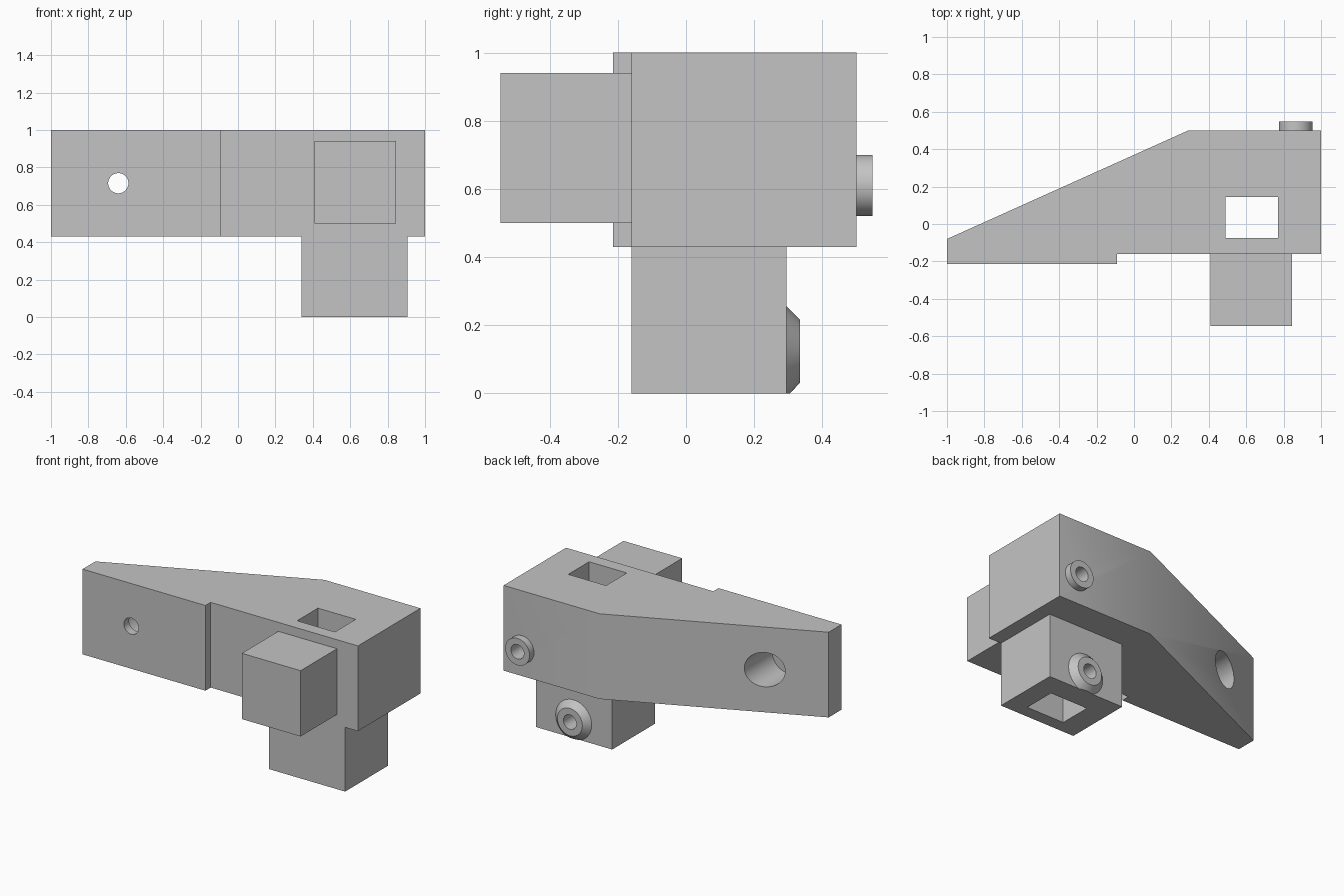
import bpy, bmesh
from math import radians
from mathutils import Matrix

old = bpy.data.objects.get("Cube")
if old:
    bpy.data.objects.remove(old, do_unlink=True)

grey = bpy.data.materials.new("plain grey")
grey.use_nodes = True
grey.diffuse_color = (0.55, 0.55, 0.55, 1)
grey.node_tree.nodes["Principled BSDF"].inputs["Base Color"].default_value = grey.diffuse_color


def finish(name, bm):
    bmesh.ops.recalc_face_normals(bm, faces=bm.faces)
    mesh = bpy.data.meshes.new(name)
    bm.to_mesh(mesh)
    bm.free()
    mesh.materials.append(grey)
    ob = bpy.data.objects.new(name, mesh)
    bpy.context.collection.objects.link(ob)
    return ob


def prism(name, outline, z0, z1):
    bm = bmesh.new()
    face = bm.faces.new([bm.verts.new((x, y, z0)) for x, y in outline])
    top = bmesh.ops.extrude_face_region(bm, geom=[face])["geom"]
    bmesh.ops.translate(bm, vec=(0, 0, z1 - z0),
                        verts=[v for v in top if isinstance(v, bmesh.types.BMVert)])
    return finish(name, bm)


def box(name, x0, x1, y0, y1, z0, z1):
    return prism(name, [(x0, y0), (x1, y0), (x1, y1), (x0, y1)], z0, z1)


def round_y(name, x, z, y0, y1, r0, r1=None):
    """Cylinder or cone running along y, radius r0 at y0 and r1 at y1."""
    bm = bmesh.new()
    place = Matrix.Translation((x, (y0 + y1) / 2, z)) @ Matrix.Rotation(radians(-90), 4, "X")
    bmesh.ops.create_cone(bm, cap_ends=True, segments=64, radius1=r0,
                          radius2=r0 if r1 is None else r1, depth=y1 - y0, matrix=place)
    return finish(name, bm)


def combine(ob, tool, operation="DIFFERENCE"):
    mod = ob.modifiers.new(operation.title(), "BOOLEAN")
    mod.operation, mod.solver, mod.object = operation, "EXACT", tool
    bpy.context.view_layer.objects.active = ob
    bpy.ops.object.modifier_apply(modifier=mod.name)
    bpy.data.objects.remove(tool, do_unlink=True)


FRONT, BACK, UNDER, TOP = -0.16, 0.50, 0.43, 1.0

# Tapered arm with a raised pad on its front
body = prism("body", [(-1, -0.215), (-0.09, -0.215), (-0.09, FRONT), (1, FRONT),
                      (1, BACK), (0.29, BACK), (-1, -0.08)], UNDER, TOP)

# Socket block below, joined flush with the front
combine(body, box("socket", 0.34, 0.905, FRONT, 0.295, 0, 0.6), "UNION")

# Square shaft hole through arm and socket
combine(body, box("shaft_cutter", 0.49, 0.77, -0.075, 0.145, -0.1, 1.1))

# Stepped bore through the thin end
combine(body, round_y("bore_cutter", -0.64, 0.715, FRONT, 0.4, 0.115))
combine(body, round_y("pilot_cutter", -0.64, 0.715, -0.4, 0, 0.054))

# Square peg on the front
peg = box("front_peg", 0.41, 0.845, -0.545, FRONT, 0.5, 0.94)

# Screw bosses on the back, the lower one tapered and trimmed at the base
upper = round_y("upper_boss", 0.865, 0.61, BACK, 0.547, 0.09)
lower = round_y("lower_boss", 0.625, 0.123, 0.295, 0.335, 0.133, 0.092)
combine(lower, box("trim_cutter", 0, 1, 0, 1, -0.5, 0))

# Screw holes through the bosses into the body
for boss, x, z, deep in ((upper, 0.865, 0.61, 0.2), (lower, 0.625, 0.123, 0.1)):
    for part in (boss, body):
        combine(part, round_y("screw_cutter", x, z, deep, 0.7, 0.048))

for ob in (body, peg, upper, lower):
    bpy.ops.object.select_all(action="DESELECT")
    ob.select_set(True)
    bpy.context.view_layer.objects.active = ob
    bpy.ops.object.shade_smooth_by_angle(angle=radians(30))
